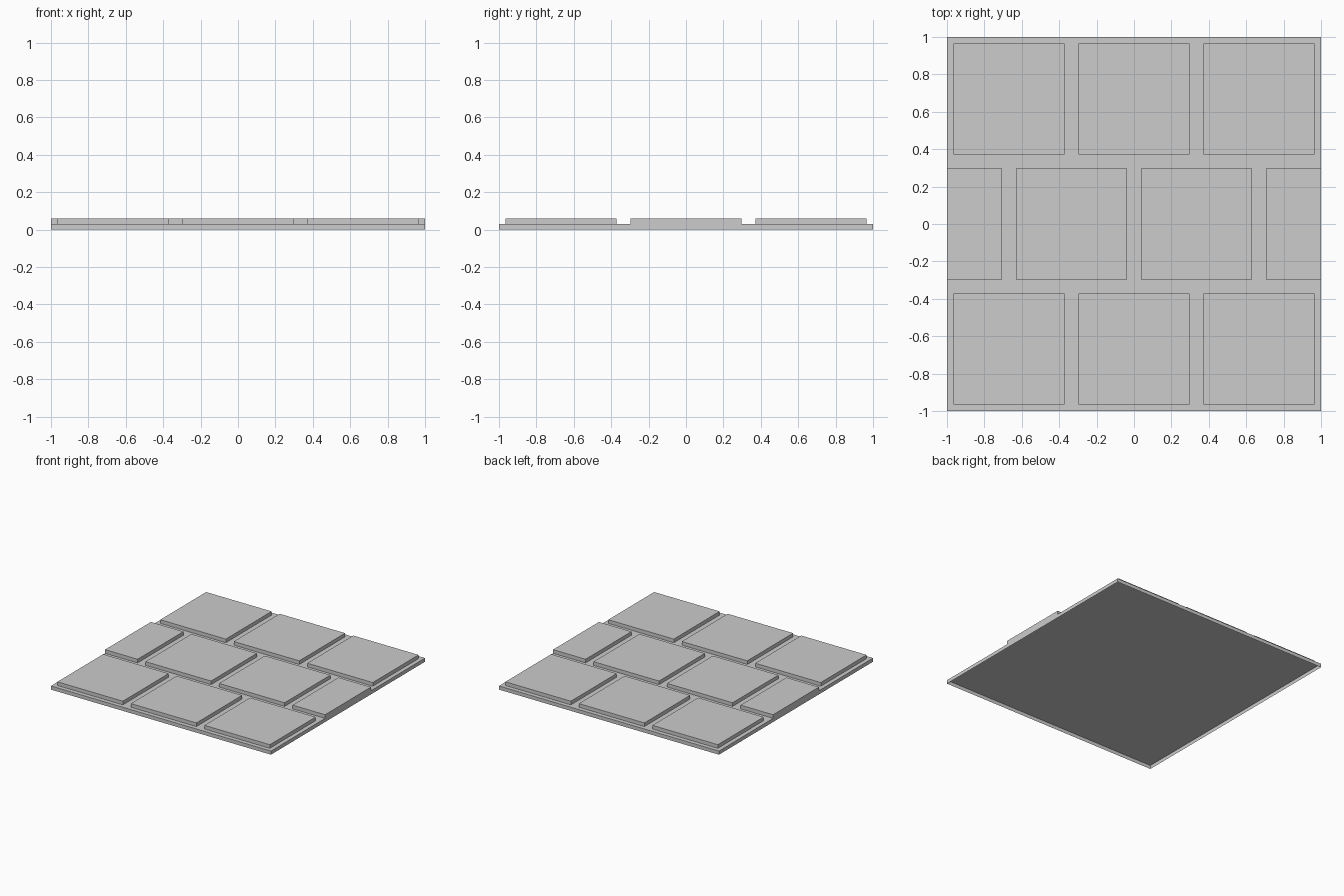
import bpy
import bmesh

cube = bpy.data.objects.get("Cube")
if cube:
    bpy.data.objects.remove(cube, do_unlink=True)

# Single stone colour
stone = bpy.data.materials.new("grey_stone")
stone.use_nodes = True
colour = (0.604, 0.604, 0.604, 1.0)
stone.diffuse_color = colour
stone.node_tree.nodes["Principled BSDF"].inputs["Base Color"].default_value = colour

BASE_TOP = 0.03
TILE_TOP = 0.06
PITCH = 0.668
HALF = 0.2975


def open_box(name, x0, x1, y0, y1, z0, z1):
    """Box with a top and four sides, open underneath."""
    bm = bmesh.new()
    bmesh.ops.create_cube(bm, size=1)
    bm.normal_update()
    bottom = [f for f in bm.faces if f.normal.z < -0.5]
    bmesh.ops.delete(bm, geom=bottom, context='FACES')
    bmesh.ops.scale(bm, vec=(x1 - x0, y1 - y0, z1 - z0), verts=bm.verts)
    mesh = bpy.data.meshes.new(name)
    bm.to_mesh(mesh)
    bm.free()
    mesh.materials.append(stone)
    obj = bpy.data.objects.new(name, mesh)
    obj.location = ((x0 + x1) / 2, (y0 + y1) / 2, (z0 + z1) / 2)
    bpy.context.collection.objects.link(obj)


# Base slab, a shallow tray turned upside down
open_box("base_slab", -1, 1, -1, 1, 0, BASE_TOP)

# Three rows of paving tiles; the middle row is offset and trimmed at the slab edges
rows = {"front": (-1, (-1, 0, 1)),
        "middle": (0, (-1.5, -0.5, 0.5, 1.5)),
        "back": (1, (-1, 0, 1))}
for row, (j, columns) in rows.items():
    y = j * PITCH
    for n, i in enumerate(columns, 1):
        x = i * PITCH
        open_box(f"{row}_tile_{n}", max(x - HALF, -1), min(x + HALF, 1),
                 y - HALF, y + HALF, BASE_TOP, TILE_TOP)
